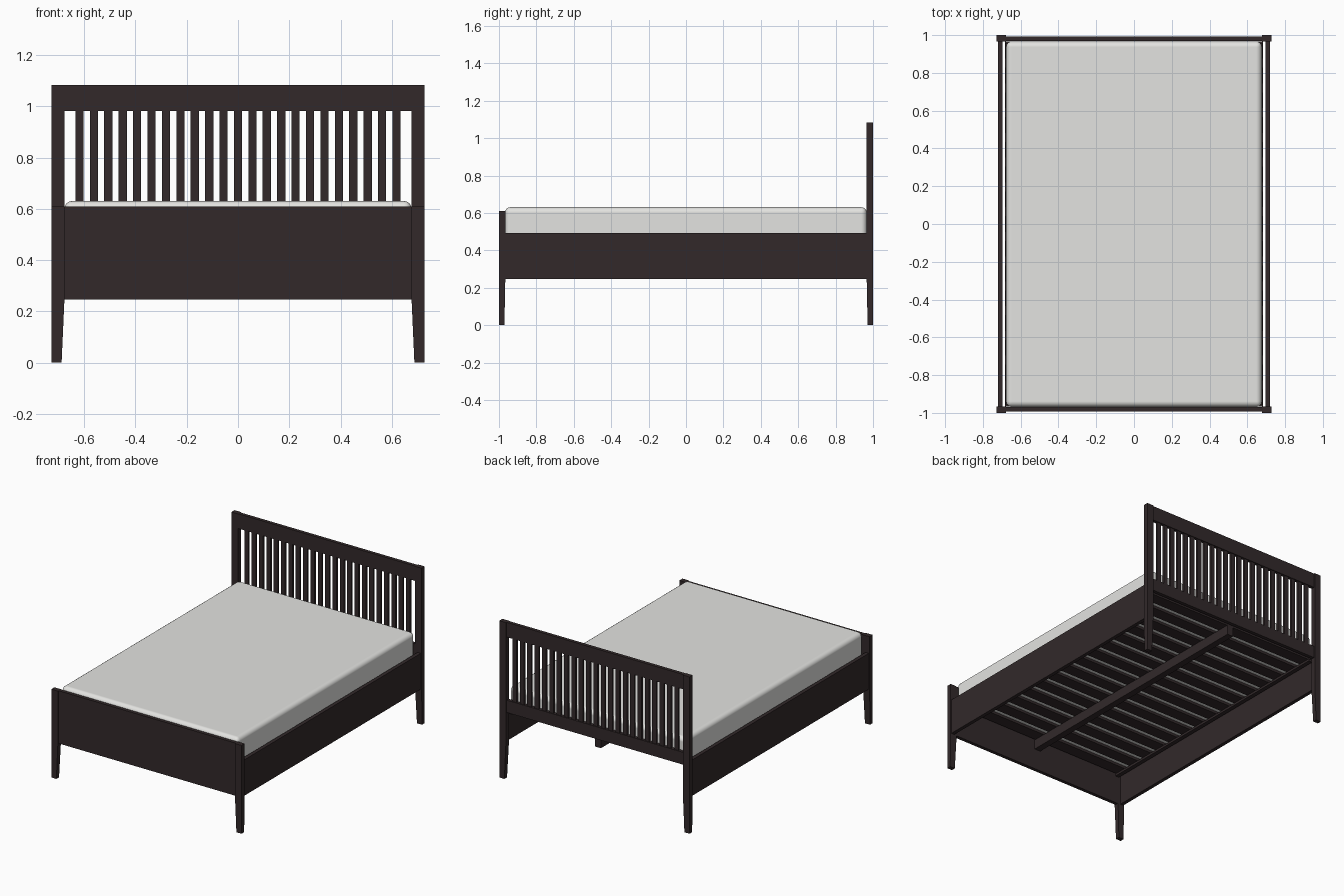
import bpy
import bmesh

if "Cube" in bpy.data.objects:
    bpy.data.objects.remove(bpy.data.objects["Cube"], do_unlink=True)


def make_material(name, color):
    mat = bpy.data.materials.new(name)
    mat.use_nodes = True
    mat.diffuse_color = color
    mat.node_tree.nodes["Principled BSDF"].inputs["Base Color"].default_value = color
    return mat


WOOD = make_material("dark brown wood", (0.032, 0.022, 0.023, 1))
FABRIC = make_material("pale grey fabric", (0.77, 0.77, 0.75, 1))


def add_object(name, bm, mat):
    mesh = bpy.data.meshes.new(name)
    bmesh.ops.recalc_face_normals(bm, faces=bm.faces)
    bm.to_mesh(mesh)
    bm.free()
    mesh.materials.append(mat)
    obj = bpy.data.objects.new(name, mesh)
    bpy.context.collection.objects.link(obj)
    return obj


def box_into(bm, x, y, z):
    """Add a box spanning the given (low, high) ranges."""
    verts = bmesh.ops.create_cube(bm, size=1)["verts"]
    for v in verts:
        for axis, (low, high) in enumerate((x, y, z)):
            v.co[axis] = high if v.co[axis] > 0 else low
    return verts


def box(name, x, y, z):
    bm = bmesh.new()
    box_into(bm, x, y, z)
    return add_object(name, bm, WOOD)


LEG_TOP = 0.246
FOOT_TOP, HEAD_TOP = 0.61, 1.083
OUTER, INNER = 0.727, 0.677
POST_DEPTH = 0.034


def post(name, side, end, top):
    """Square post whose leg tapers on its two inner faces."""
    bm = bmesh.new()
    x = sorted((side * INNER, side * OUTER))
    y = sorted((end * (1 - POST_DEPTH), end))
    box_into(bm, x, y, (LEG_TOP, top))
    for v in box_into(bm, x, y, (0, LEG_TOP)):
        if v.co.z < 0.1:
            if abs(v.co.x) < 0.7:
                v.co.x = side * 0.688
            if abs(v.co.y) < 0.99:
                v.co.y = end * 0.971
    add_object(name, bm, WOOD)


# Posts, side rails and the ledges that carry the slats
for side, label in ((1, "left"), (-1, "right")):
    post(f"{label}_foot_post", side, -1, FOOT_TOP)
    post(f"{label}_head_post", side, 1, HEAD_TOP)
    box(f"{label}_side_rail", sorted((side * 0.696, side * 0.721)),
        (-0.968, 0.968), (LEG_TOP, 0.494))
    box(f"{label}_slat_ledge", sorted((side * 0.655, side * 0.684)),
        (-0.966, 0.966), (0.44, 0.455))

# Footboard panel, set back slightly from the posts
box("footboard_panel", (-INNER, INNER), (-0.993, -0.969), (LEG_TOP, FOOT_TOP))

# Headboard rails and spindles
box("headboard_top_rail", (-INNER, INNER), (0.969, 0.993), (0.981, HEAD_TOP))
box("headboard_lower_rail", (-INNER, INNER), (0.969, 0.993), (0.46, 0.545))
bm = bmesh.new()
for i in range(23):
    x = (i - 11) * 0.0562
    box_into(bm, (x - 0.016, x + 0.016), (0.974, 0.988), (0.54, 0.985))
add_object("headboard_spindles", bm, WOOD)

# Centre beam and mattress slats
box("centre_beam", (-0.023, 0.023), (-0.965, 0.962), (0.388, 0.455))
bm = bmesh.new()
for i in range(15):
    y = (i - 7) * 0.131
    box_into(bm, (-0.68, 0.68), (y - 0.042, y + 0.042), (0.455, 0.473))
add_object("mattress_slats", bm, WOOD)

# Mattress with softly rounded top and corners, flat underneath
bm = bmesh.new()
box_into(bm, (-0.677, 0.677), (-0.969, 0.967), (0.473, 0.631))
rounded = [e for e in bm.edges if max(v.co.z for v in e.verts) > 0.5]
bmesh.ops.bevel(bm, geom=rounded, offset=0.03, segments=4, profile=0.5,
                affect="EDGES")
mattress = add_object("mattress", bm, FABRIC)
bpy.ops.object.select_all(action="DESELECT")
bpy.context.view_layer.objects.active = mattress
mattress.select_set(True)
bpy.ops.object.shade_smooth_by_angle()
weighted = mattress.modifiers.new("flat_face_normals", "WEIGHTED_NORMAL")
weighted.weight = 100
weighted.keep_sharp = True
